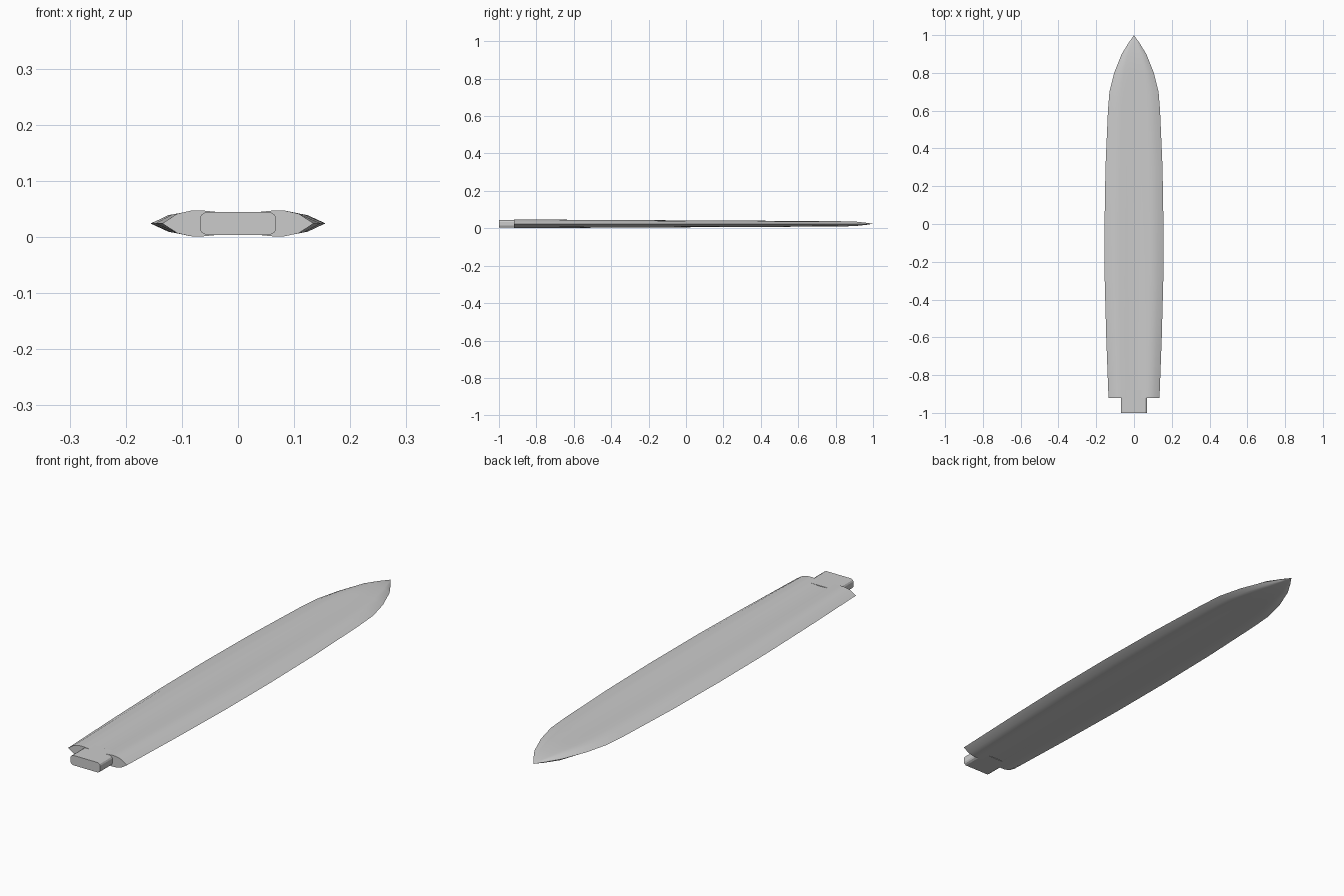
import bpy, bmesh, math

if "Cube" in bpy.data.objects:
    bpy.data.objects.remove(bpy.data.objects["Cube"])

steel = bpy.data.materials.new("grey steel")
steel.diffuse_color = (0.6, 0.6, 0.6, 1)
steel.use_nodes = True
steel.node_tree.nodes["Principled BSDF"].inputs["Base Color"].default_value = steel.diffuse_color
ZC = 0.024  # mid-plane height


def loft(name, rings, tip=None):
    """Skin a list of closed rings, with a flat start cap and a point or flat end."""
    bm = bmesh.new()
    loops = [[bm.verts.new(p) for p in r] for r in rings]
    n = len(loops[0])
    for a, b in zip(loops, loops[1:]):
        for i in range(n):
            j = (i + 1) % n
            bm.faces.new((a[i], a[j], b[j], b[i]))
    bm.faces.new(loops[0])
    if tip:
        v = bm.verts.new(tip)
        for i in range(n):
            bm.faces.new((loops[-1][i], loops[-1][(i + 1) % n], v))
    else:
        bm.faces.new(loops[-1])
    bmesh.ops.recalc_face_normals(bm, faces=bm.faces[:])
    me = bpy.data.meshes.new(name)
    bm.to_mesh(me)
    bm.free()
    me.materials.append(steel)
    ob = bpy.data.objects.new(name, me)
    bpy.context.collection.objects.link(ob)
    return ob


def blade_ring(y, w, t, groove):
    """Lens section with a shallow central hollow on both faces."""
    q = [(0, 1 - groove), (0.25, 1 - groove * 0.65), (0.5, 1),
         (0.62, 0.97), (0.8, 0.74), (1, 0)]
    top = [(-x, z) for x, z in reversed(q[1:])] + q
    sec = top + [(x, -z) for x, z in reversed(top[1:-1])]
    return [(x * w, y, ZC + z * t) for x, z in sec]


# Blade: y, half width, half thickness, hollow depth
stations = [(-0.92, 0.135, 0.0235, 0.22), (-0.6, 0.147, 0.0215, 0.22),
            (-0.3, 0.155, 0.020, 0.22), (0, 0.156, 0.0185, 0.22),
            (0.3, 0.151, 0.017, 0.2), (0.6, 0.138, 0.0155, 0.15),
            (0.7, 0.130, 0.015, 0.12), (0.8, 0.105, 0.0142, 0.06),
            (0.9, 0.065, 0.0125, 0), (0.96, 0.028, 0.006, 0)]
blade = loft("blade", [blade_ring(*s) for s in stations], (0, 1, ZC))
bpy.context.view_layer.objects.active = blade
blade.select_set(True)
bpy.ops.object.shade_smooth_by_angle(angle=math.radians(35))

# Tang: short bar with chamfered corners, entering the blade root
quarter = [(0.068, 0.010), (0.065, 0.016), (0.057, 0.0205)]
half = quarter + [(-x, z) for x, z in reversed(quarter)]
section = half + [(-x, -z) for x, z in half]
loft("tang", [[(x, y, ZC + z) for x, z in section] for y in (-1, -0.88)])
